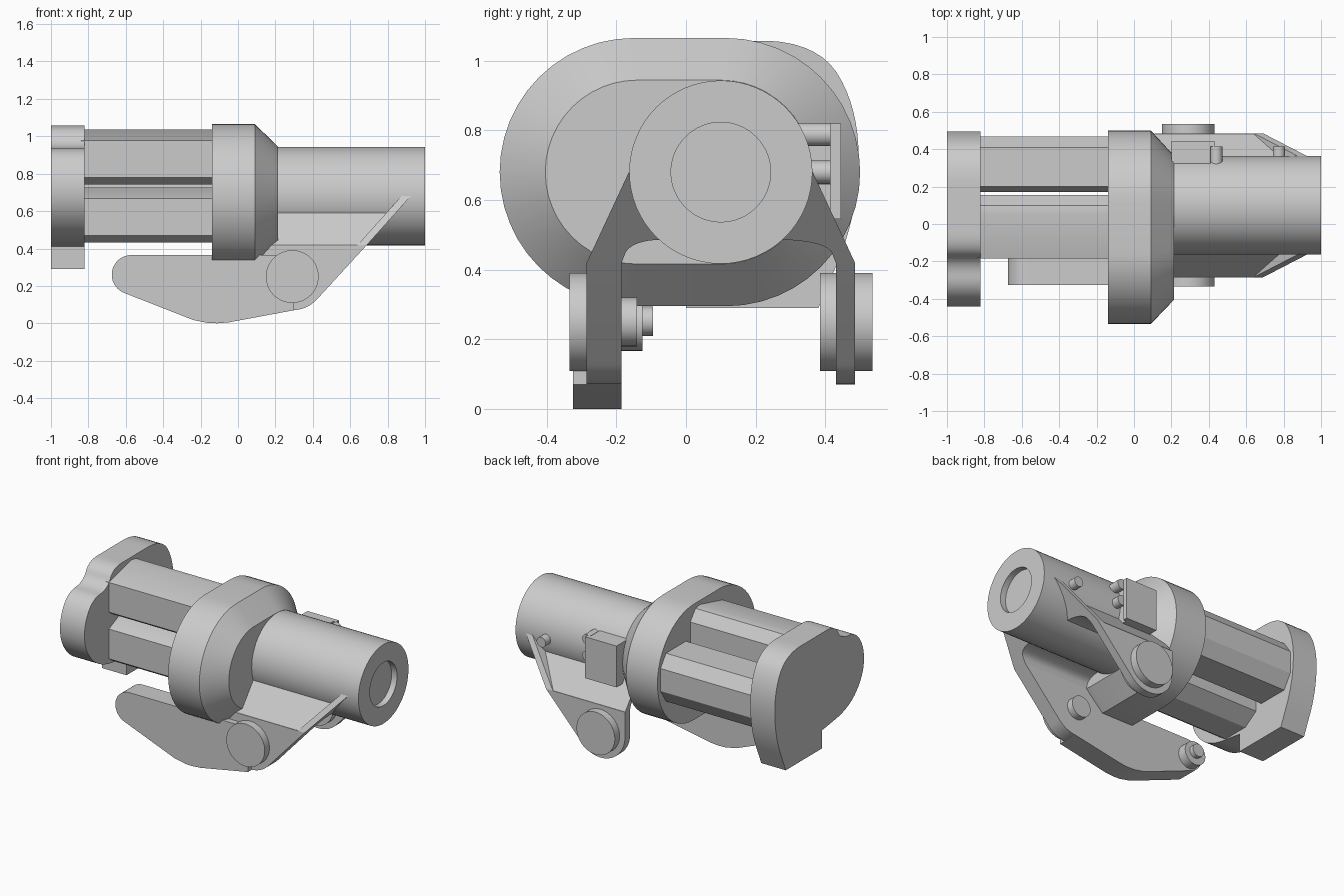
import bpy, bmesh
from math import cos, sin, pi, radians
from mathutils import Vector

cube = bpy.data.objects.get("Cube")
if cube:
    bpy.data.objects.remove(cube, do_unlink=True)

grey = bpy.data.materials.new("plain_grey")
grey.use_nodes = True
colour = (0.6, 0.6, 0.6, 1)
grey.diffuse_color = colour
grey.node_tree.nodes["Principled BSDF"].inputs["Base Color"].default_value = colour

AXIS_Y, AXIS_Z = 0.1, 0.68      # barrel axis
PIVOT = (0.29, 0.25)            # hinge centre in x, z


def arc(cx, cy, r, start, end, n=24):
    steps = [radians(start + (end - start) * i / n) for i in range(n + 1)]
    return [(cx + r * cos(a), cy + r * sin(a)) for a in steps]


def circle(cx, cy, r, n=64):
    return arc(cx, cy, r, 0, 360 - 360 / n, n - 1)


def stadium(y0, y1, r):
    return arc(y1, AXIS_Z, r, -90, 90) + arc(y0, AXIS_Z, r, 90, 270)


def soften(pts, rounds=3):
    """Cut corners of an open path, keeping its ends."""
    for _ in range(rounds):
        out = [pts[0]]
        for (a, b), (c, d) in zip(pts, pts[1:]):
            out += [(a * .75 + c * .25, b * .75 + d * .25),
                    (a * .25 + c * .75, b * .25 + d * .75)]
        pts = out + [pts[-1]]
    return pts


def loft(name, sections, axis="x", cuts=()):
    """Bridge (position, outline) sections along an axis; cuts are (point, normal) planes."""
    bm = bmesh.new()
    rings = []
    for t, outline in sections:
        rings.append([bm.verts.new((t, u, v) if axis == "x" else (u, t, v))
                      for u, v in outline])
    for a, b in zip(rings, rings[1:]):
        for i in range(len(a)):
            j = (i + 1) % len(a)
            bm.faces.new((a[i], a[j], b[j], b[i]))
    bm.faces.new(rings[0][::-1])
    bm.faces.new(rings[-1])
    for point, normal in cuts:
        res = bmesh.ops.bisect_plane(bm, geom=bm.verts[:] + bm.edges[:] + bm.faces[:],
                                     plane_co=point, plane_no=normal, clear_outer=True)
        edges = [e for e in res["geom_cut"] if isinstance(e, bmesh.types.BMEdge)]
        bmesh.ops.edgeloop_fill(bm, edges=edges)
    bmesh.ops.recalc_face_normals(bm, faces=bm.faces)
    mesh = bpy.data.meshes.new(name)
    bm.to_mesh(mesh)
    bm.free()
    mesh.materials.append(grey)
    obj = bpy.data.objects.new(name, mesh)
    bpy.context.collection.objects.link(obj)
    bpy.ops.object.select_all(action="DESELECT")
    obj.select_set(True)
    bpy.context.view_layer.objects.active = obj
    bpy.ops.object.shade_smooth_by_angle(angle=radians(25))
    return obj


def prism(name, outline, a, b, axis="x", cuts=()):
    return loft(name, [(a, outline), (b, outline)], axis, cuts)


def disc(name, x, z, r, y0, y1):
    return prism(name, circle(x, z, r), y0, y1, "y")


# Barrel with a recessed end
loft("barrel", [(x, circle(AXIS_Y, AXIS_Z, r)) for x, r in
                ((0.1, 0.263), (1.0, 0.263), (1.0, 0.143), (0.96, 0.143))])

# Collar tapering towards the barrel
loft("collar", [(-0.14, stadium(-0.15, 0.115, 0.385)),
                (0.09, stadium(-0.15, 0.115, 0.385)),
                (0.215, stadium(-0.14, 0.1, 0.264))])

# Faceted rails between the collar and the end plate
rails = {
    "upper_rail": [(-.185, .78), (-.185, .978), (.05, 1.037), (.10, 1.03),
                   (.155, .96), (.155, .8), (.1, .743), (-.13, .743)],
    "lower_rail": [(-.185, .47), (-.185, .668), (-.06, .725), (.1, .725),
                   (.15, .66), (.15, .5), (.05, .433), (-.13, .433)],
    "rear_rail": [(.17, .78), (.2, .85), (.41, .85), (.467, .77),
                  (.467, .62), (.41, .53), (.2, .53), (.17, .6)],
}
for name, outline in rails.items():
    prism(name, outline, -0.84, -0.12)

# Lobed end plate with a square foot
lobes = soften([(.38, .29), (.49, .55), (.5, .85), (.38, 1.057), (.05, 1.057),
                (-.14, 1.057), (-.2, .94), (-.36, .93), (-.45, .78),
                (-.43, .6), (-.28, .45), (0, .41)])
prism("end_plate", lobes + [(0, .29)], -1.0, -0.82)

# Brackets: hinge lug, sloped panel and raised rim on each side
slope = Vector((0.545, 0, -0.49))
edge = Vector((0.69, 0, 0.42))
rim_inner = edge - Vector((0.05, 0, 0))
lug = arc(*PIVOT, 0.18, 180, 318) + [(0.69, 0.42), (0.11, 0.42)]
for side, s, thick in (("front", -1, 0.1), ("rear", 1, 0.055)):
    def at(d):
        return AXIS_Y + s * d
    inner = 0.385 - thick
    prism(side + "_lug", lug, at(0.385), at(inner), "y")
    arch = soften([(at(0.1), .47), (at(0.18), .49), (at(inner - .02), .47), (at(inner), .42)], 2)
    prism(side + "_panel", arch + [(at(0.382), .42), (at(0.245), .592), (at(0.1), .6)],
          0.11, 1.0, cuts=[(edge, slope)])
    prism(side + "_rim", arch + [(at(0.385), .42), (at(0.264), .68), (at(0.1), .6)],
          0.4, 1.0, cuts=[(edge, slope), (rim_inner, -slope)])

# Long front arm with rounded end
arm = arc(-0.57, 0.26, 0.105, 90, 250) + [(-.24, .018), (-.16, .002), (-.11, 0), (-.05, .005),
                                          (.3, .07), (.3, .3), (.2, .365)]
prism("front_arm", arm, -0.325, -0.185, "y")

# Hinge discs and inner bosses
disc("front_hinge", *PIVOT, 0.141, -0.335, -0.25)
disc("rear_hinge", *PIVOT, 0.141, 0.385, 0.535)
disc("inner_hinge_boss", *PIVOT, 0.07, -0.2, -0.14)
disc("arm_boss", -0.58, 0.245, 0.078, -0.2, -0.125)
disc("arm_pin", -0.58, 0.252, 0.042, -0.14, -0.095)

# Rear box with its mounting tabs and screws
prism("rear_box", [(.2, .545), (.41, .545), (.41, .82), (.2, .82)], 0.3, 0.415, "y")
prism("rear_box_cover", [(.2, .545), (.43, .545), (.43, .82), (.2, .82)], 0.415, 0.445, "y")
for name, x, z in (("upper_screw", .44, .788), ("lower_screw", .44, .678), ("rear_screw", .775, .68)):
    disc(name, x, z, 0.033, 0.3, 0.415)
